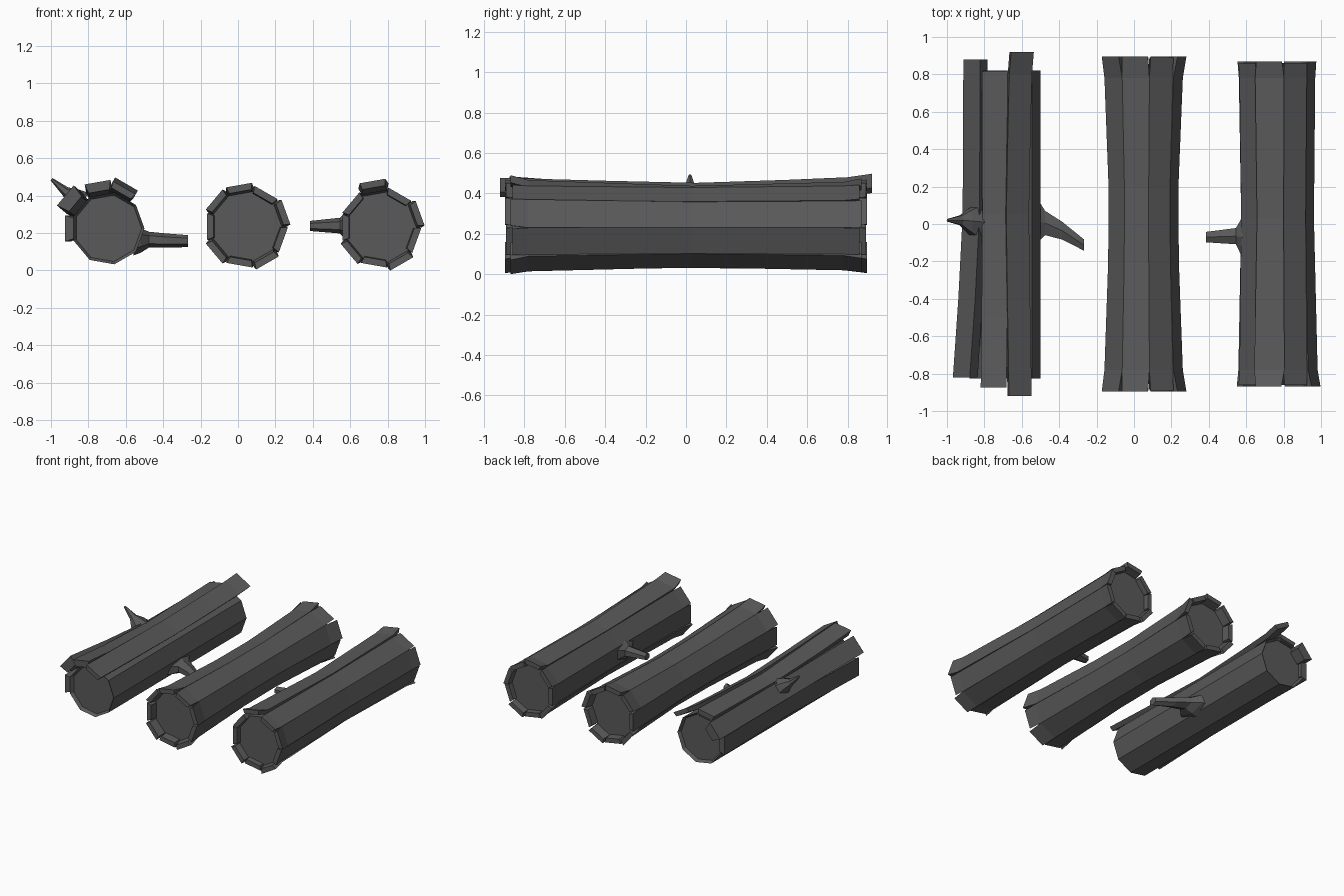
import bpy, bmesh
from math import sin, cos, tan, pi, radians
from mathutils import Vector

if "Cube" in bpy.data.objects:
    bpy.data.objects.remove(bpy.data.objects["Cube"])

SIDES = 9
END_WIDTH = 0.07      # half width of a plank at its loose ends

dark = bpy.data.materials.new("dark_bark")
dark.diffuse_color = (0.1, 0.1, 0.1, 1)
dark.use_nodes = True
dark.node_tree.nodes["Principled BSDF"].inputs["Base Color"].default_value = dark.diffuse_color


def loft(name, rings):
    """Skin a list of equal-length point rings into a closed flat-shaded solid."""
    bm = bmesh.new()
    loops = [[bm.verts.new(p) for p in ring] for ring in rings]
    n = len(loops[0])
    for a, b in zip(loops, loops[1:]):
        for i in range(n):
            j = (i + 1) % n
            bm.faces.new((a[i], a[j], b[j], b[i]))
    bm.faces.new(loops[0][::-1])
    bm.faces.new(loops[-1])
    bmesh.ops.recalc_face_normals(bm, faces=bm.faces)
    mesh = bpy.data.meshes.new(name)
    bm.to_mesh(mesh)
    bm.free()
    mesh.materials.append(dark)
    ob = bpy.data.objects.new(name, mesh)
    bpy.context.collection.objects.link(ob)
    return ob


def core(name, cx, cz, stations):
    """Nine-sided trunk along y; stations are (y, radius)."""
    angles = [radians(80 + 40 * i) for i in range(SIDES)]
    loft(name, [[(cx + r * cos(a), y, cz + r * sin(a)) for a in angles]
                for y, r in stations])


def bark(name, cx, cz, angle, stations, thick=0.035, shift=None):
    """Bark plank facing 'angle'; stations are (y, outer distance from axis).
    Planks meet their neighbours except at the loose ends; a shifted plank
    keeps one width and slides sideways."""
    a = radians(angle)
    out, side = Vector((cos(a), 0, sin(a))), Vector((-sin(a), 0, cos(a)))
    rings = []
    for i, (y, d) in enumerate(stations):
        loose = shift is not None or i in (0, len(stations) - 1)
        w = END_WIDTH if loose else d * tan(pi / SIDES)
        v = w * (d - thick) / d
        c = Vector((cx, y, cz)) + side * (shift or 0)
        top, low = c + out * d, c + out * (d - thick)
        rings.append([top + side * w, top - side * w, low - side * v, low + side * v])
    loft(name, rings)


def branch(name, axis, stations, sides=6):
    """Broken twig; stations are (x, y, z, half size in y, half size across)."""
    axis = Vector(axis).normalized()
    u = Vector((0, 1, 0))
    v = axis.cross(u).normalized()
    angles = [2 * pi * (i + 0.5) / sides for i in range(sides)]
    loft(name, [[Vector((x, y, z)) + u * ry * cos(t) + v * rv * sin(t)
                 for t in angles] for x, y, z, ry, rv in stations])


# Left log: bare trunk with shallow hollow ends and four peeling planks
AX, AZ = -0.695, 0.225
core("left_log_core", AX, AZ, [(-0.8, 0.18), (-0.825, 0.195), (0.82, 0.195), (0.795, 0.18)])
bark("left_log_bark_1", AX, AZ, 60,
     [(-0.92, 0.232), (-0.4, 0.215), (0.05, 0.203), (0.5, 0.22), (0.8, 0.235), (0.92, 0.255)],
     shift=0.033)
bark("left_log_bark_2", AX, AZ, 100,
     [(-0.875, 0.253), (-0.5, 0.225), (0.05, 0.203), (0.815, 0.22)], 0.05, 0.012)
bark("left_log_bark_3", AX, AZ, 140,
     [(-0.82, 0.288), (-0.4, 0.25), (0.05, 0.22), (0.88, 0.215)], 0.07, 0.012)
bark("left_log_bark_4", AX, AZ, 180, [(-0.82, 0.23), (0, 0.2), (0.82, 0.215)], 0.05, 0.0)

# Middle log: waisted trunk fully wrapped in bark, alternate planks flared
BX, BZ = 0.045, 0.235
core("middle_log_core", BX, BZ, [(-0.83, 0.19), (0, 0.178), (0.83, 0.19)])
for k in range(SIDES):
    end, near, y = (0.225, 0.203, 0.895) if k % 2 == 0 else (0.21, 0.2, 0.89)
    bark(f"middle_log_bark_{k + 1}", BX, BZ, 100 - 40 * k,
         [(-y, end), (-0.78, near), (-0.2, 0.183), (0.2, 0.181), (0.78, near), (y, end)])

# Right log: wrapped trunk, (front, middle, back) plank distances
CX, CZ = 0.763, 0.23
core("right_log_core", CX, CZ, [(-0.82, 0.193), (0.03, 0.185), (0.82, 0.193)])
PLANKS = [(0.252, 0.198, 0.235), (0.205, 0.19, 0.205), (0.224, 0.187, 0.2),
          (0.205, 0.185, 0.198), (0.225, 0.187, 0.215), (0.205, 0.19, 0.205),
          (0.22, 0.19, 0.215), (0.205, 0.188, 0.205), (0.208, 0.19, 0.208)]
for k, (f, m, b) in enumerate(PLANKS):
    y = 0.87 if f > 0.21 else 0.86
    bark(f"right_log_bark_{k + 1}", CX, CZ, 100 - 40 * k,
         [(-y, f), (-0.78, (f + m) / 2), (0.03, m), (0.78, (b + m) / 2), (y, b)])

# Broken branches
branch("left_log_branch", (1, 0, 0),
       [(-0.56, 0.02, 0.16, 0.16, 0.08), (-0.52, 0.02, 0.16, 0.14, 0.065),
        (-0.475, 0.005, 0.165, 0.075, 0.042),
        (-0.385, -0.035, 0.16, 0.055, 0.038), (-0.268, -0.112, 0.157, 0.035, 0.032)])
branch("left_log_thorn", (-0.75, 0, 0.6),
       [(-0.84, 0.01, 0.36, 0.1, 0.07), (-0.885, 0.015, 0.4, 0.065, 0.045),
        (-0.925, 0.02, 0.425, 0.03, 0.025), (-0.997, 0.02, 0.488, 0.008, 0.008)])
branch("right_log_branch", (-1, 0, 0),
       [(0.6, -0.07, 0.24, 0.13, 0.08), (0.572, -0.07, 0.24, 0.11, 0.07),
        (0.545, -0.065, 0.24, 0.05, 0.042), (0.385, -0.07, 0.238, 0.032, 0.027)])
